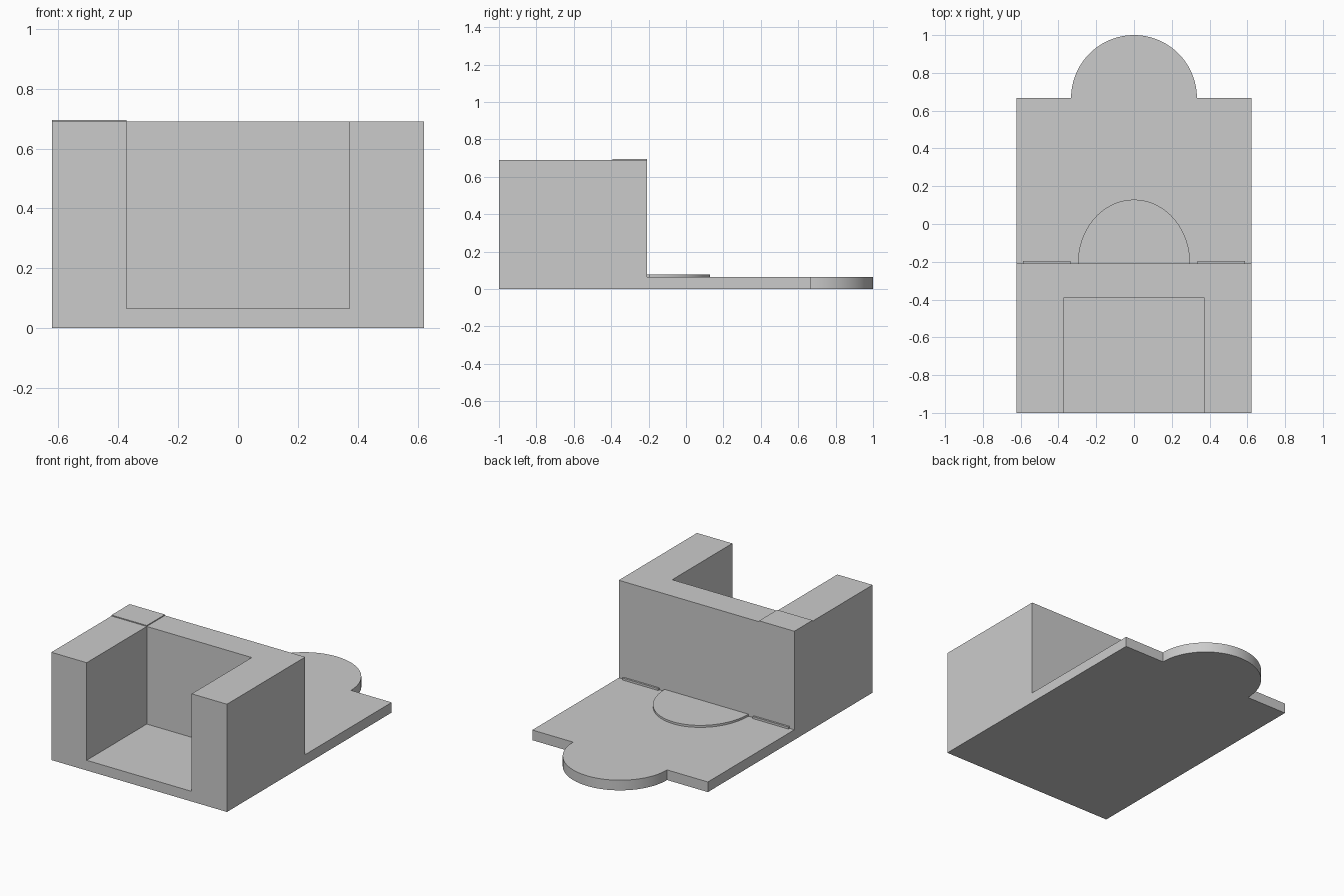
import bpy, bmesh, math

if "Cube" in bpy.data.objects:
    bpy.data.objects.remove(bpy.data.objects["Cube"])

W, INNER = 0.622, 0.372            # half width outside / inside the walls
BACK, WALL_IN = -0.208, -0.392     # rear and inner faces of the cross wall
FLOOR, TOP = 0.065, 0.69


def prism(name, outline, z0, z1, smooth=False):
    """Extrude a counter-clockwise outline from z0 to z1."""
    bm = bmesh.new()
    base = bm.faces.new([bm.verts.new((x, y, z0)) for x, y in outline])
    ext = bmesh.ops.extrude_face_region(bm, geom=[base], use_keep_orig=True)
    verts = [v for v in ext["geom"] if isinstance(v, bmesh.types.BMVert)]
    bmesh.ops.translate(bm, vec=(0, 0, z1 - z0), verts=verts)
    bmesh.ops.recalc_face_normals(bm, faces=bm.faces)
    mesh = bpy.data.meshes.new(name)
    bm.to_mesh(mesh)
    bm.free()
    obj = bpy.data.objects.new(name, mesh)
    bpy.context.collection.objects.link(obj)
    if smooth:
        bpy.ops.object.select_all(action='DESELECT')
        obj.select_set(True)
        bpy.context.view_layer.objects.active = obj
        bpy.ops.object.shade_smooth_by_angle(angle=math.radians(30))
    return obj


def rect(x0, x1, y0, y1):
    return [(x0, y0), (x1, y0), (x1, y1), (x0, y1)]


def half_round(cy, rx, ry, n=48):
    return [(rx * math.cos(math.pi * i / n), cy + ry * math.sin(math.pi * i / n))
            for i in range(n + 1)]


# Floor slab with the rounded rear tab
slab = [(-W, -1), (W, -1), (W, 0.667)] + half_round(0.667, 0.333, 0.333) + [(-W, 0.667)]
prism("base_slab", slab, 0, FLOOR, smooth=True)

# U-shaped wall, open at the front
walls = [(-W, -1), (-INNER, -1), (-INNER, WALL_IN), (INNER, WALL_IN),
         (INNER, -1), (W, -1), (W, BACK), (-W, BACK)]
prism("walls", walls, FLOOR, TOP)

# Slightly raised corner cap
prism("corner_cap", rect(-W, -INNER, WALL_IN, BACK), TOP, 0.696)

# Half-round step behind the wall
prism("round_step", half_round(BACK, 0.297, 0.337), FLOOR, 0.078, smooth=True)

# Thin strips either side of the step
for side, label in ((-1, "left"), (1, "right")):
    x0, x1 = sorted((side * 0.335, side * 0.588))
    prism("strip_" + label, rect(x0, x1, BACK, -0.196), FLOOR, 0.078)
